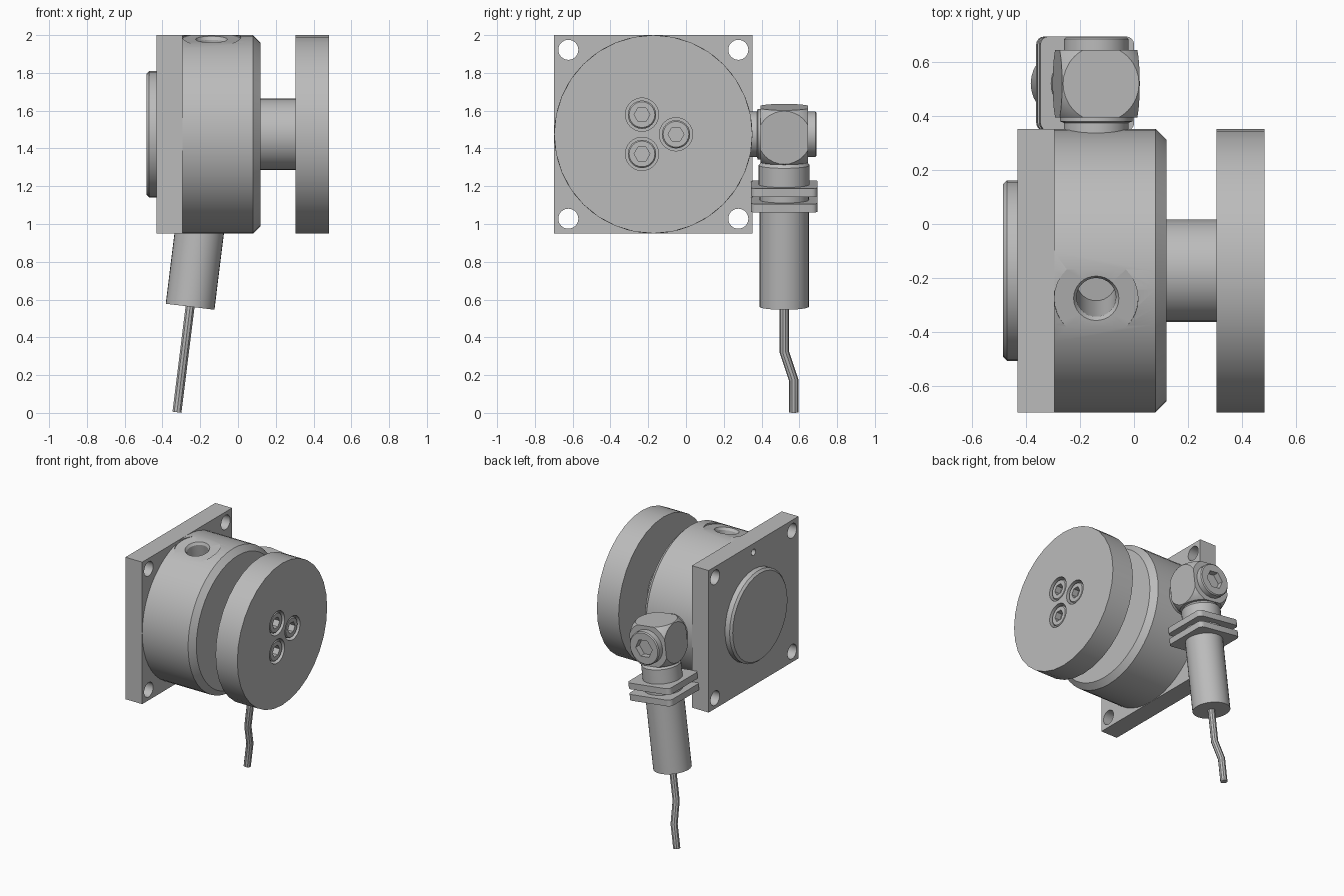
import bpy, bmesh
from math import radians, sin, cos, pi
from mathutils import Matrix, Vector

if "Cube" in bpy.data.objects:
    bpy.data.objects.remove(bpy.data.objects["Cube"])

grey = bpy.data.materials.new("machined grey")
grey.use_nodes = True
grey.diffuse_color = (0.5, 0.5, 0.5, 1)
grey.node_tree.nodes["Principled BSDF"].inputs["Base Color"].default_value = (0.5, 0.5, 0.5, 1)

CY, CZ = -0.173, 1.475        # main axis, running along x
R = 0.525
PORT_X = -0.14                # shared x of both ports
TO_X = Matrix.Rotation(radians(90), 4, 'Y')
TO_Y = Matrix.Rotation(radians(-90), 4, 'X')
MAIN = Matrix.Translation((0, CY, CZ)) @ TO_X
TILT = Matrix.Translation((PORT_X, 0.52, CZ)) @ Matrix.Rotation(radians(7.1), 4, 'Y')


def finish(name, bm, matrix):
    """Turn a bmesh into a placed object."""
    bmesh.ops.recalc_face_normals(bm, faces=bm.faces[:])
    bm.transform(matrix)
    mesh = bpy.data.meshes.new(name)
    bm.to_mesh(mesh)
    bm.free()
    mesh.materials.append(grey)
    obj = bpy.data.objects.new(name, mesh)
    bpy.context.collection.objects.link(obj)
    return obj


def lathe(name, profile, matrix, sides=32):
    """Revolve (height, radius) pairs about local z."""
    bm = bmesh.new()
    rings = []
    for h, r in profile:
        angles = [2 * pi * i / sides for i in range(sides)]
        rings.append([bm.verts.new((r * cos(a), r * sin(a), h)) for a in angles])
    for low, high in zip(rings, rings[1:]):
        for i in range(sides):
            j = (i + 1) % sides
            bm.faces.new((low[i], low[j], high[j], high[i]))
    bm.faces.new(rings[0])
    bm.faces.new(rings[-1])
    return finish(name, bm, matrix)


def rod(name, start, end, r, matrix, sides=32):
    return lathe(name, [(start, r), (end, r)], matrix, sides)


def box(name, size, matrix, corner=0):
    """Box with optionally rounded upright edges."""
    bm = bmesh.new()
    bmesh.ops.create_cube(bm, size=1, matrix=Matrix.Diagonal((*size, 1)))
    if corner:
        upright = [e for e in bm.edges
                   if abs(e.verts[0].co.z - e.verts[1].co.z) > 0.001]
        bmesh.ops.bevel(bm, geom=upright, offset=corner, segments=4,
                        profile=0.5, affect='EDGES')
    return finish(name, bm, matrix)


def activate(obj):
    bpy.ops.object.select_all(action='DESELECT')
    obj.select_set(True)
    bpy.context.view_layer.objects.active = obj


def boolean(obj, tool, operation='DIFFERENCE'):
    """Apply a boolean and discard the tool."""
    activate(obj)
    mod = obj.modifiers.new("cut", 'BOOLEAN')
    mod.operation, mod.object, mod.solver = operation, tool, 'EXACT'
    bpy.ops.object.modifier_apply(modifier=mod.name)
    bpy.data.objects.remove(tool)


parts = []

# Square mounting plate with corner holes and a small blind locating hole
plate = box("mounting_plate", (0.137, 2 * R, 2 * R),
            Matrix.Translation((-0.3635, CY, CZ)))
for sy in (-1, 1):
    for sz in (-1, 1):
        place = Matrix.Translation((0, CY + sy * 0.45, CZ + sz * 0.447)) @ TO_X
        boolean(plate, rod("cutter", -0.6, 0, 0.053, place))
boolean(plate, rod("cutter", -0.6, -0.34, 0.024,
                   Matrix.Translation((0, CY, 1.935)) @ TO_X, 16))
parts.append(plate)

# Rear pilot boss
parts.append(lathe("rear_boss", [(-0.485, 0.32), (-0.47, 0.335), (-0.43, 0.335)], MAIN))

# Round housing with a chamfered front and a spot-faced port
housing = lathe("housing", [(-0.295, R), (0.08, R), (0.12, 0.485)], MAIN, 48)
port = Matrix.Translation((PORT_X, CY, CZ)) @ Matrix.Rotation(radians(11.5), 4, 'X')
boolean(housing, lathe("cutter", [(0.2, 0.073), (0.495, 0.073), (0.513, 0.084),
                                  (0.5131, 0.155), (0.6, 0.155)], port))
parts.append(housing)

# Shaft and drive disc with three counterbored socket screws
parts.append(rod("shaft", 0.115, 0.31, 0.19, MAIN))
disc = rod("drive_disc", 0.305, 0.483, R, MAIN)
for i in range(3):
    a = 2 * pi * i / 3
    place = Matrix.Translation((0, CY + 0.12 * cos(a), CZ + 0.12 * sin(a))) @ TO_X
    boolean(disc, rod("cutter", 0.4, 0.6, 0.088, place))
    screw = lathe("disc_screw", [(0.39, 0.075), (0.468, 0.075), (0.475, 0.068)], place, 24)
    boolean(screw, rod("cutter", 0.43, 0.6, 0.042,
                       place @ Matrix.Rotation(radians(30), 4, 'Z'), 6))
    parts.append(screw)
parts.append(disc)

# Swivel fitting: collar, block with rounded-off corners, hollow screw head
FIT = TILT @ TO_Y
parts.append(lathe("fitting_collar", [(-0.2, 0.12), (-0.145, 0.12), (-0.14, 0.135),
                                      (-0.1, 0.135)], FIT))
block = box("fitting_block", (0.29, 0.25, 0.29), TILT)
bm = bmesh.new()
bmesh.ops.create_uvsphere(bm, u_segments=48, v_segments=24, radius=0.203)
boolean(block, finish("cutter", bm, FIT), 'INTERSECT')
parts.append(block)
head = lathe("fitting_screw", [(0.1, 0.12), (0.165, 0.12), (0.172, 0.113)], FIT)
boolean(head, rod("cutter", 0.128, 0.3, 0.068, FIT, 6))
parts.append(head)

# Sensor: neck, two thin square nuts, barrel
parts.append(lathe("sensor_neck", [(-0.29, 0.135), (-0.165, 0.135), (-0.145, 0.12),
                                   (-0.13, 0.12)], TILT))
for name, z in (("upper_nut", -0.29), ("lower_nut", -0.373)):
    parts.append(box(name, (0.35, 0.35, 0.045),
                     TILT @ Matrix.Translation((0, 0, z)), 0.03))
parts.append(rod("sensor_barrel", -0.92, -0.28, 0.13, TILT))

# Cable with a gentle kink
curve = bpy.data.curves.new("cable", 'CURVE')
curve.dimensions = '3D'
curve.bevel_depth, curve.bevel_resolution, curve.use_fill_caps = 0.025, 3, True
path = [(0, 0, -0.91), (0, 0, -1.16), (0, 0.05, -1.31), (0, 0.05, -1.483)]
spline = curve.splines.new('POLY')
spline.points.add(len(path) - 1)
for point, co in zip(spline.points, path):
    point.co = (*(TILT @ Vector(co)), 1)
cable = bpy.data.objects.new("cable", curve)
bpy.context.collection.objects.link(cable)
curve.materials.append(grey)
activate(cable)
bpy.ops.object.convert(target='MESH')
parts.append(bpy.context.view_layer.objects.active)

for obj in parts:
    activate(obj)
    bpy.ops.object.shade_smooth_by_angle(angle=radians(25))
